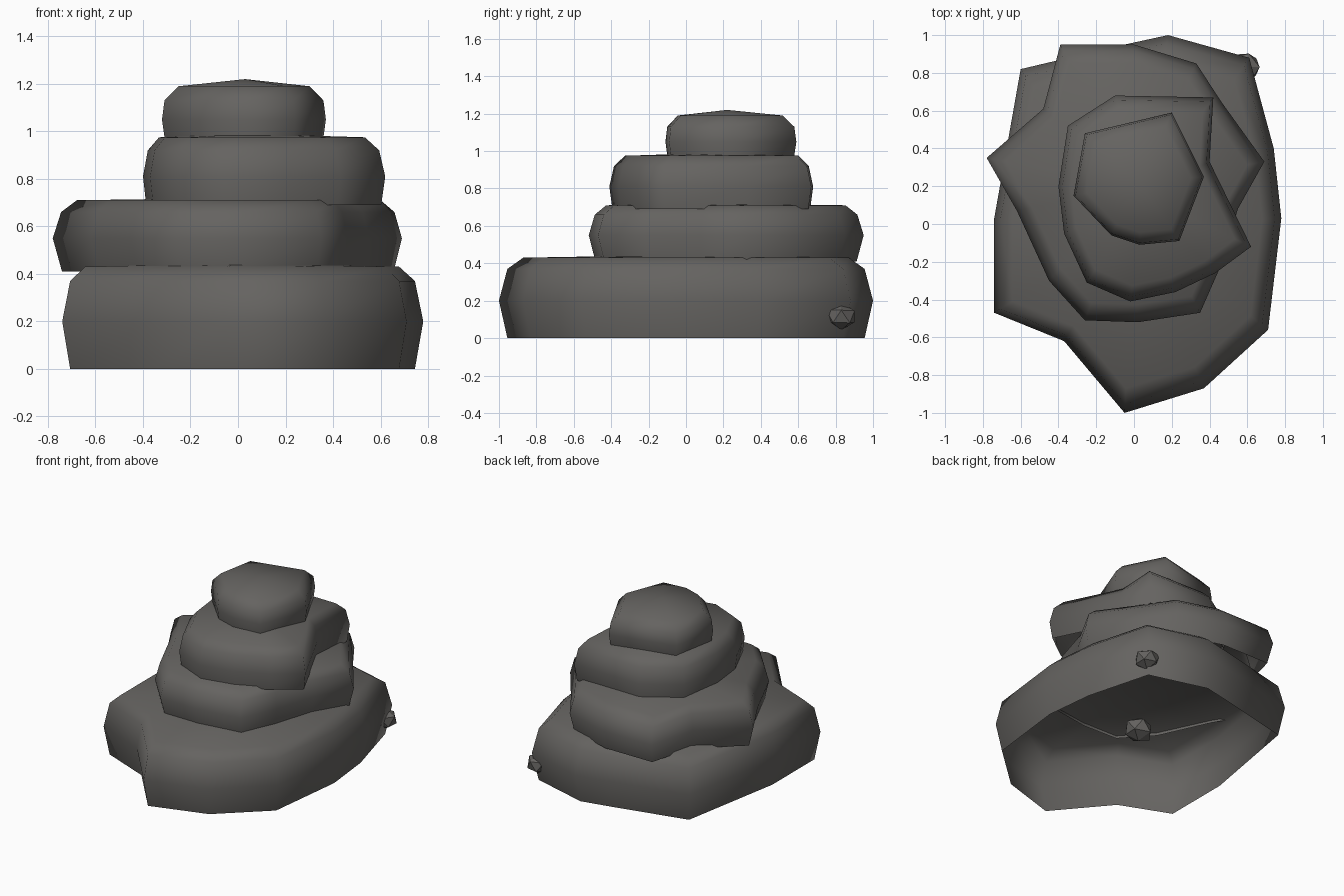
import bpy, bmesh, math, random
from mathutils import Vector

if "Cube" in bpy.data.objects:
    bpy.data.objects.remove(bpy.data.objects["Cube"])

random.seed(4)
stone = bpy.data.materials.new("dark_grey_stone")
stone.diffuse_color = (0.13, 0.125, 0.118, 1)
stone.use_nodes = True
stone.node_tree.nodes["Principled BSDF"].inputs["Base Color"].default_value = stone.diffuse_color


def finish(name, bm, angle):
    """Smooth shading with sharp edges above the angle, then link the object."""
    for f in bm.faces:
        f.smooth = True
    for e in bm.edges:
        if len(e.link_faces) == 2:
            e.smooth = e.calc_face_angle(0) < math.radians(angle)
    me = bpy.data.meshes.new(name)
    bm.to_mesh(me)
    bm.free()
    me.materials.append(stone)
    ob = bpy.data.objects.new(name, me)
    bpy.context.collection.objects.link(ob)


def slab(name, outline, centre, profile, peak):
    """Open-bottomed slab: outline (counter-clockwise) scaled about the centre per (z, scale)."""
    bm = bmesh.new()
    cx, cy = centre
    rings = [[bm.verts.new((cx + (x - cx) * s, cy + (y - cy) * s, z)) for x, y in outline]
             for z, s in profile]
    n = len(outline)
    for low, high in zip(rings, rings[1:]):
        for i in range(n):
            j = (i + 1) % n
            bm.faces.new((low[i], low[j], high[j], high[i]))
    top = bm.verts.new((cx, cy, peak))
    for i in range(n):
        bm.faces.new((rings[-1][i], rings[-1][(i + 1) % n], top))
    finish(name, bm, 38)


def pebble(name, centre, radius):
    bm = bmesh.new()
    bmesh.ops.create_icosphere(bm, subdivisions=1, radius=radius)
    for v in bm.verts:
        v.co = v.co * random.uniform(0.9, 1.08)
        v.co.z *= 0.85
        v.co += Vector(centre)
    finish(name, bm, 38)


# Four stacked slabs, from the ground up
slab("base_slab",
     [(0.18, 1.0), (-0.05, 0.95), (-0.60, 0.82), (-0.74, 0.03), (-0.74, -0.47), (-0.37, -0.62),
      (-0.05, -1.0), (0.37, -0.87), (0.71, -0.56), (0.78, 0.03), (0.74, 0.40), (0.61, 0.88)],
     (0, 0), [(0, 0.955), (0.2, 1), (0.37, 0.955), (0.43, 0.87)], 0.445)
slab("second_slab",
     [(0.69, 0.33), (0.46, 0.65), (0.33, 0.85), (0.0, 0.95), (-0.39, 0.95), (-0.48, 0.61),
      (-0.78, 0.35), (-0.62, 0.07), (-0.45, -0.30), (-0.26, -0.51), (0.02, -0.52),
      (0.35, -0.47), (0.46, -0.22), (0.55, 0.08)],
     (0, 0.2), [(0.41, 0.95), (0.55, 1), (0.66, 0.955), (0.71, 0.87)], 0.72)
slab("third_slab",
     [(0.62, -0.12), (0.40, 0.33), (0.42, 0.67), (-0.10, 0.68), (-0.35, 0.52), (-0.40, 0.20),
      (-0.37, -0.05), (-0.25, -0.31), (-0.02, -0.41), (0.22, -0.36), (0.43, -0.26)],
     (0.05, 0.15), [(0.69, 0.97), (0.81, 1), (0.92, 0.955), (0.975, 0.85)], 0.99)
slab("top_slab",
     [(0.37, 0.25), (0.20, 0.59), (-0.26, 0.48), (-0.32, 0.15), (-0.12, -0.06),
      (0.03, -0.11), (0.24, -0.09)],
     (0.03, 0.22), [(0.975, 0.97), (1.05, 1), (1.13, 0.97), (1.19, 0.8)], 1.22)

# Small stones: one on the back corner, one under the base
pebble("corner_pebble", (0.585, 0.83, 0.115), 0.09)
pebble("inner_pebble", (0.04, 0.09, 0.115), 0.1)
